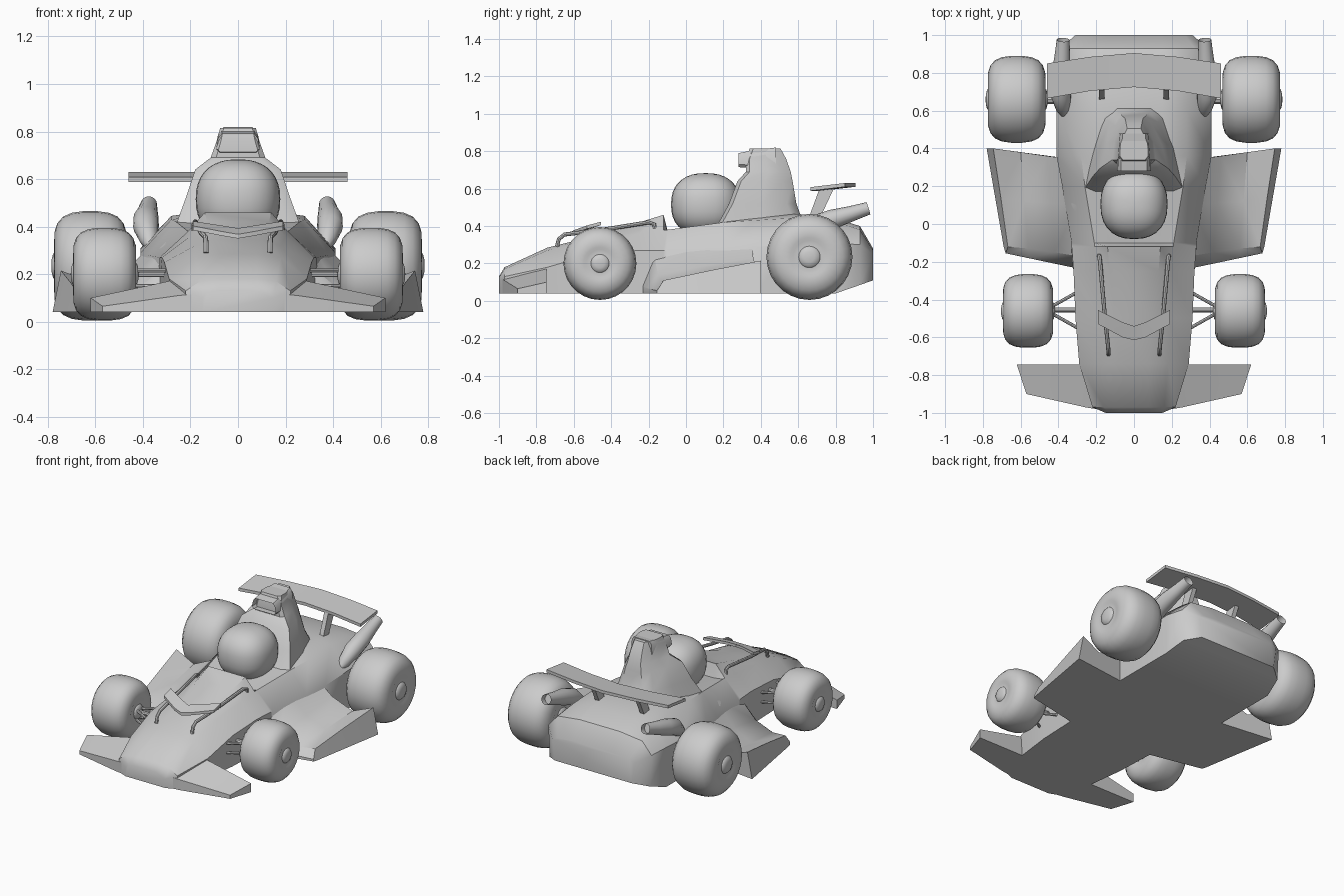
import bpy, bmesh, math
from mathutils import Vector

cube = bpy.data.objects.get("Cube")
if cube:
    bpy.data.objects.remove(cube)

grey = bpy.data.materials.new("light grey")
grey.use_nodes = True
grey.diffuse_color = (0.6, 0.6, 0.6, 1)
grey.node_tree.nodes["Principled BSDF"].inputs["Base Color"].default_value = (0.6, 0.6, 0.6, 1)


def finish(name, bm, mirror=False, angle=35):
    bmesh.ops.recalc_face_normals(bm, faces=bm.faces[:])
    me = bpy.data.meshes.new(name)
    bm.to_mesh(me)
    bm.free()
    me.materials.append(grey)
    me.shade_smooth()
    me.set_sharp_from_angle(angle=math.radians(angle))
    ob = bpy.data.objects.new(name, me)
    bpy.context.collection.objects.link(ob)
    if mirror:
        ob.modifiers.new("mirror", 'MIRROR').use_clip = False
    return ob


def loft_bm(rings, bm=None):
    """Skin closed rings of equal length and cap both ends."""
    bm = bm or bmesh.new()
    rows = [[bm.verts.new(p) for p in r] for r in rings]
    n = len(rows[0])
    for a, b in zip(rows, rows[1:]):
        for i in range(n):
            j = (i + 1) % n
            bm.faces.new((a[i], a[j], b[j], b[i]))
    caps = [bm.faces.new(rows[0]), bm.faces.new(rows[-1])]
    return bm, caps


def circles(path, radii, seg=12):
    rings = []
    pts = [Vector(p) for p in path]
    for i, p in enumerate(pts):
        d = pts[min(i + 1, len(pts) - 1)] - pts[max(i - 1, 0)]
        q = d.to_track_quat('Z', 'Y')
        rings.append([p + q @ Vector((math.cos(t) * radii[i], math.sin(t) * radii[i], 0))
                      for t in (k * math.tau / seg for k in range(seg))])
    return rings


def rod(name, path, r=0.012):
    return finish(name, loft_bm(circles(path, [r] * len(path), 8))[0], True)


# Main hull: y, floor half-width, floor z, side, shoulder, crown
hull = [
    (-1.0, .15, .04, .15, .10, .13, .125, .08, .13),
    (-.97, .22, .04, .22, .13, .16, .17, .08, .18),
    (-.74, .28, .04, .29, .18, .18, .27, .08, .285),
    (-.50, .31, .04, .31, .25, .18, .32, .10, .345),
    (-.25, .32, .04, .32, .27, .20, .36, .13, .42),
    (-.12, .34, .04, .33, .27, .21, .38, .14, .46),
    (-.10, .34, .04, .33, .27, .21, .38, .14, .37),
    (.20, .40, .04, .38, .28, .26, .42, .15, .42),
    (.36, .41, .04, .41, .29, .28, .43, .15, .45),
    (.60, .41, .04, .41, .30, .28, .445, .15, .465),
    (.80, .41, .04, .41, .31, .29, .425, .15, .44),
    (.93, .38, .085, .39, .30, .32, .38, .15, .40),
    (1.0, .29, .11, .31, .25, .27, .27, .15, .28),
]
rings = []
for y, *v in hull:
    half = [(v[i], y, v[i + 1]) for i in (0, 2, 4, 6)]
    rings.append(half + [(-x, yy, z) for x, yy, z in reversed(half)])
finish("hull", loft_bm(rings)[0], angle=40)

# Engine cover and air intake: z, front y, front half-width, rear y, rear half-width
cover = [(.41, .17, .26, .63, .17), (.52, .23, .22, .59, .13), (.64, .275, .18, .57, .10),
         (.69, .32, .115, .56, .08), (.76, .32, .09, .535, .07), (.815, .34, .075, .505, .06)]
rings = []
for z, yf, wf, yr, wr in cover:
    half = [(wf * .8, yf), (wf, yf + .02), ((wf + wr) / 2 + .005, (yf + yr) / 2),
            (wr, yr - .05), (wr * .6, yr)]
    rings.append([(x, y, z) for x, y in half] + [(-x, y, z) for x, y in reversed(half)])
finish("engine_cover", loft_bm(rings)[0], angle=40)


def scoop_ring(y, w, lo, hi):
    half = [(w * .85, lo), (w, lo + .015), (w * .92, hi - .02), (w * .75, hi)]
    return [(x, y, z) for x, z in half] + [(-x, y, z) for x, z in reversed(half)]


bm, caps = loft_bm([scoop_ring(.28, .09, .715, .79), scoop_ring(.36, .092, .71, .805),
                    scoop_ring(.48, .08, .70, .82)])
bmesh.ops.inset_region(bm, faces=[caps[0]], thickness=.013)
bmesh.ops.translate(bm, vec=(0, .05, 0), verts=caps[0].verts[:])
finish("air_intake", bm)

# Helmet: squarish sphere
bm = bmesh.new()
bmesh.ops.create_uvsphere(bm, u_segments=28, v_segments=18, radius=1)
for v in bm.verts:
    x, y, z = [math.copysign(abs(c) ** .85, c) for c in v.co]
    v.co = (x * .178, .105 + y * .185, .515 + z * .168)
finish("helmet", bm, angle=60)

# Side pods
pods = [
    [(.30, -.235, .04), (.68, -.155, .04), (.68, -.155, .055), (.56, -.18, .06), (.42, -.21, .07), (.30, -.235, .08)],
    [(.30, -.17, .04), (.69, -.12, .04), (.668, -.12, .11), (.56, -.13, .10), (.42, -.15, .14), (.30, -.17, .24)],
    [(.30, .10, .04), (.735, .14, .04), (.705, .14, .165), (.58, .12, .13), (.44, .11, .19), (.30, .10, .34)],
    [(.30, .34, .04), (.78, .40, .04), (.745, .40, .215), (.60, .38, .16), (.46, .36, .23), (.30, .34, .38)],
]
finish("side_pod", loft_bm(pods)[0], True)

# Nose wings
nose = []
for xf, yf, zf, xr, zr in [(.10, -.995, .125, .10, .22), (.25, -.972, .11, .27, .175),
                           (.57, -.90, .065, .62, .10)]:
    nose.append([(xf, yf, .04), (xf, yf, zf), (xr, -.745, zr), (xr, -.745, .04)])
finish("nose_wing", loft_bm(nose)[0], True)


# Swept slab wings: stations of (x, front y, rear y, front z, rear z)
def slab_wing(name, stations, t):
    full = [(-x, *r) for x, *r in reversed(stations[1:])] + stations
    finish(name, loft_bm([[(x, a, za), (x, b, zb), (x, b, zb + t), (x, a, za + t)]
                          for x, a, b, za, zb in full])[0], angle=20)


slab_wing("rear_wing", [(0, .725, .905, .588, .61), (.23, .705, .885, .588, .61),
                        (.46, .665, .85, .588, .61)], .02)
slab_wing("small_front_wing", [(0, -.615, -.54, .35, .375), (.06, -.60, -.52, .36, .385),
                               (.19, -.53, -.455, .385, .405)], .018)

# Rear wing struts
strut = [[(x, .655, .44), (x, .715, .44), (x, .79, .60), (x, .71, .59)] for x in (.155, .185)]
finish("wing_strut", loft_bm(strut)[0], True)

# Exhausts with hollow ends
bm, caps = loft_bm(circles([(.365, .57, .31), (.375, .61, .345), (.387, .68, .40), (.387, .78, .435),
                            (.38, .88, .465), (.375, .975, .495)],
                           [.015, .038, .054, .053, .042, .034], 16))
bmesh.ops.inset_region(bm, faces=[caps[1]], thickness=.007)
bmesh.ops.translate(bm, vec=(0, -.04, -.012), verts=caps[1].verts[:])
finish("exhaust", bm, True)

# Nose rails
rod("nose_rail", [(.135, -.69, .29), (.135, -.68, .33), (.137, -.65, .355), (.155, -.48, .375),
                  (.18, -.20, .42), (.184, -.17, .41), (.184, -.165, .37)], .011)

# Front suspension and rear axle
for z in (.15, .215):
    for dy in (-.10, .10):
        rod("suspension_arm", [(.29, -.455 + dy, z), (.45, -.455 + dy * .1, z)], .009)
rod("front_axle", [(.29, -.455, .20), (.46, -.455, .20)], .013)
rod("rear_axle", [(.38, .66, .235), (.50, .66, .235)], .025)


# Wheels: lathed tyre with recessed rim and hub on both faces
def wheel(name, x0, x1, y, r):
    w = x1 - x0
    side = [(-.045, .02), (-.04, .12), (-.02, .22), (.01, .25), (.015, .38), (-.005, .45),
            (0, .62), (.04, .78), (.12, .90), (.24, .97), (.40, 1)]
    prof = [(x0 + f * w, k * r) for f, k in side]
    prof += [(x1 - f * w, k * r) for f, k in reversed(side)]
    seg = 28
    rings = [[(x, y + math.cos(t) * k, r + .005 + math.sin(t) * k)
              for t in (i * math.tau / seg for i in range(seg))] for x, k in prof]
    finish(name, loft_bm(rings)[0], True, 45)


wheel("front_wheel", .43, .692, -.46, .195)
wheel("rear_wheel", .47, .772, .66, .23)
